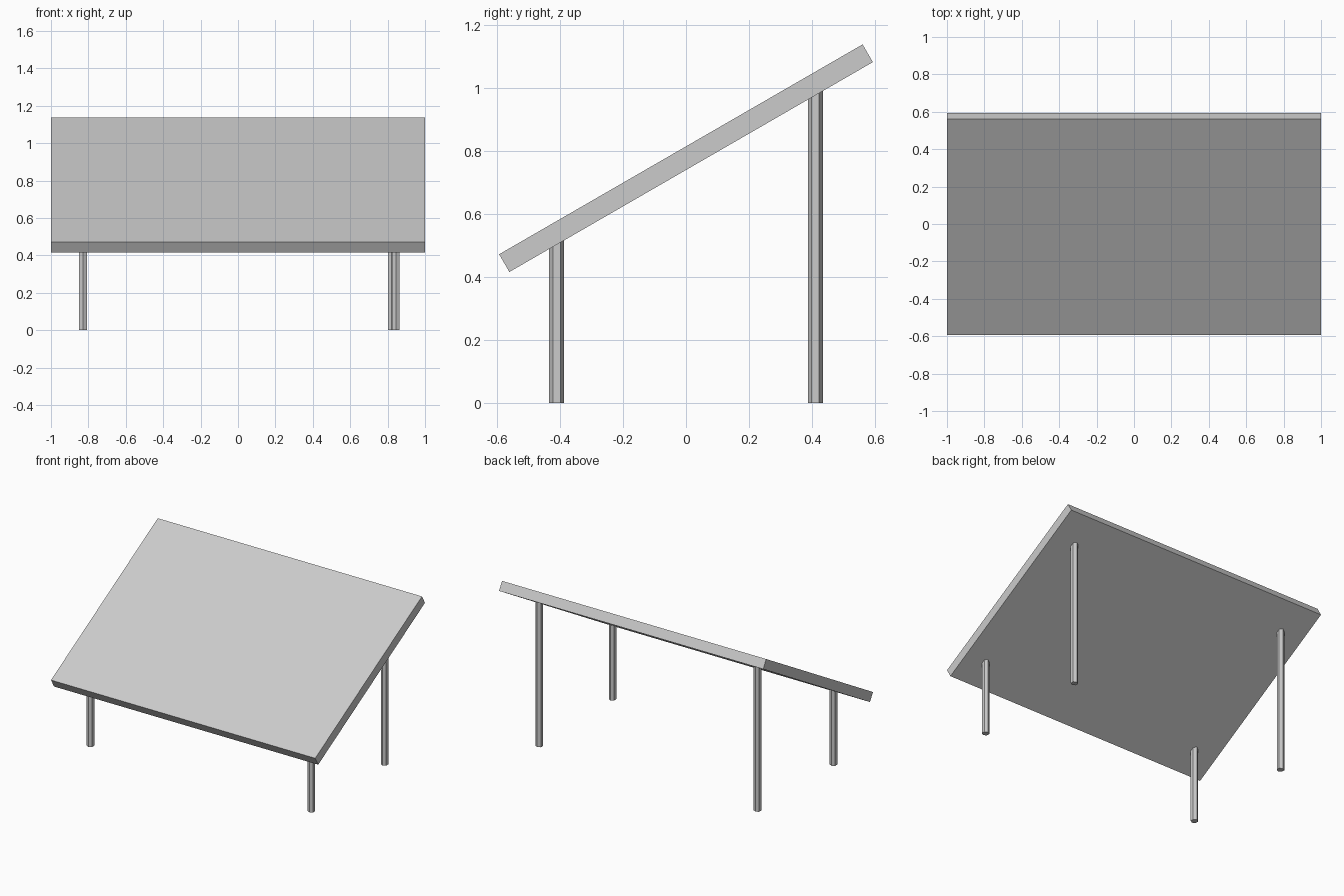
import bpy
import math

if "Cube" in bpy.data.objects:
    bpy.data.objects.remove(bpy.data.objects["Cube"])

TILT = math.radians(30)
MID_Z = 0.777          # slab centre height
THICK = 0.065

# Tilted table top
bpy.ops.mesh.primitive_cube_add(size=1, location=(0, 0, MID_Z))
top = bpy.context.object
top.name = "table_top"
top.scale = (2.0, 1.333, THICK)
top.rotation_euler = (TILT, 0, 0)


# Hexagonal leg from the floor to just inside the underside of the slab
def leg(name, x, y):
    underside = MID_Z - THICK / 2 / math.cos(TILT) + y * math.tan(TILT)
    height = underside + 0.02
    bpy.ops.mesh.primitive_cylinder_add(
        vertices=6, radius=0.0235, depth=height, location=(x, y, height / 2))
    bpy.context.object.name = name


leg("front_left_leg", -0.829, -0.411)
leg("front_right_leg", 0.844, -0.411)
leg("back_left_leg", -0.829, 0.411)
leg("back_right_leg", 0.822, 0.411)
